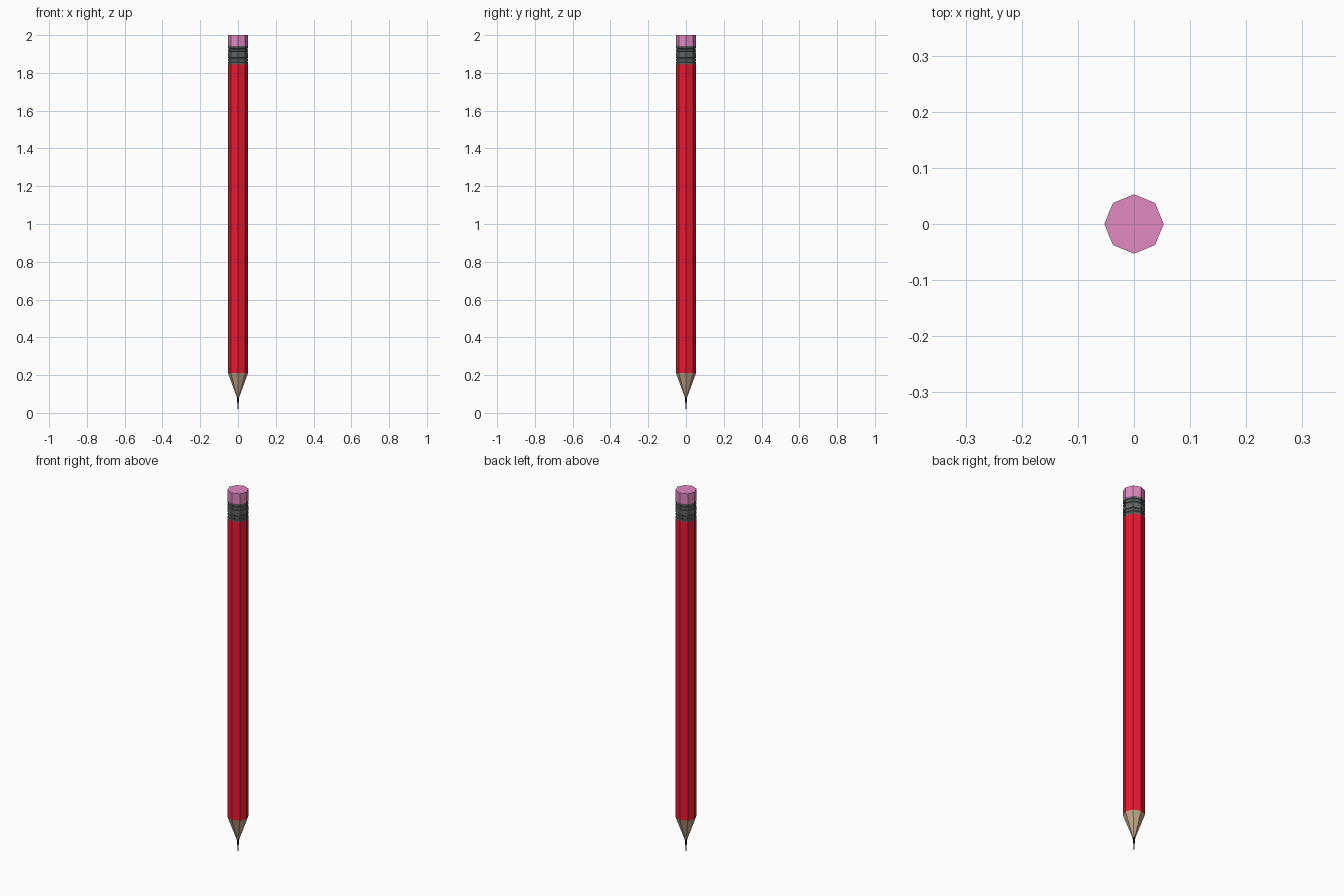
import bpy, bmesh
from math import cos, sin, pi

if "Cube" in bpy.data.objects:
    bpy.data.objects.remove(bpy.data.objects["Cube"])

SIDES = 8
R = 0.053


def material(name, color):
    m = bpy.data.materials.new(name)
    m.diffuse_color = (*color, 1)
    m.use_nodes = True
    m.node_tree.nodes["Principled BSDF"].inputs["Base Color"].default_value = m.diffuse_color
    return m


def lathe(name, profile, mat=None):
    """Flat-faced octagonal solid from (radius, z) pairs, bottom to top."""
    bm = bmesh.new()
    rings = []
    for r, z in profile:
        if r == 0:
            rings.append([bm.verts.new((0, 0, z))] * SIDES)
        else:
            rings.append([bm.verts.new((r * cos(2 * pi * i / SIDES), r * sin(2 * pi * i / SIDES), z))
                          for i in range(SIDES)])
    for a, b in zip(rings, rings[1:]):
        for i in range(SIDES):
            j = (i + 1) % SIDES
            bm.faces.new(dict.fromkeys((a[i], a[j], b[j], b[i])))
    for ring, r in ((rings[0][::-1], profile[0][0]), (rings[-1], profile[-1][0])):
        if r > 0:
            bm.faces.new(ring)
    bmesh.ops.recalc_face_normals(bm, faces=bm.faces)
    me = bpy.data.meshes.new(name)
    bm.to_mesh(me)
    bm.free()
    ob = bpy.data.objects.new(name, me)
    bpy.context.collection.objects.link(ob)
    if mat:
        me.materials.append(mat)
    return ob


# Graphite point, with a fine tip
lathe("lead", [(0, 0), (0.003, 0.045), (0.007, 0.09)], material("graphite", (0.01, 0.01, 0.015)))

# Sharpened wood cone
lathe("wood_cone", [(0.007, 0.085), (R, 0.21)], material("wood", (0.56, 0.39, 0.26)))

# Painted shaft
lathe("shaft", [(R, 0.21), (R, 1.845)], material("red_paint", (0.8, 0.01, 0.03)))

# Metal band with pairs of shallow grooves
band = [(R, 1.845)]
for z in (1.860, 1.877, 1.911, 1.928):
    band += [(R, z - 0.004), (R - 0.003, z - 0.002), (R - 0.003, z + 0.002), (R, z + 0.004)]
band.append((R, 1.943))
lathe("ferrule", band, material("metal", (0.12, 0.13, 0.13)))

# Eraser
lathe("eraser", [(R, 1.943), (R, 2.0)], material("pink_rubber", (0.75, 0.25, 0.53)))
